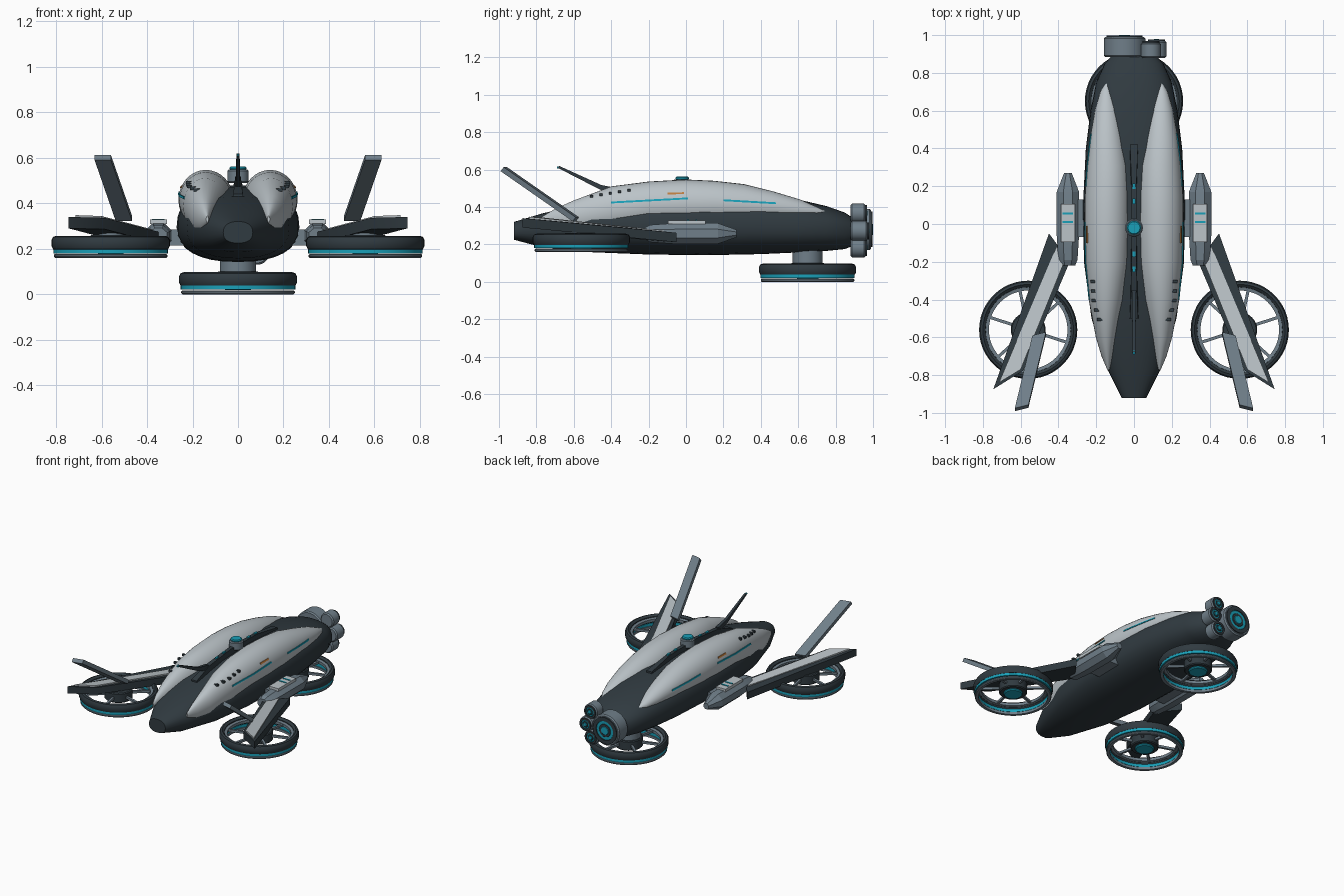
import bpy, bmesh, math
from mathutils import Vector, Matrix

if "Cube" in bpy.data.objects:
    bpy.data.objects.remove(bpy.data.objects["Cube"])


def mat(name, c):
    m = bpy.data.materials.new(name)
    m.diffuse_color = (*c, 1)
    m.use_nodes = True
    m.node_tree.nodes["Principled BSDF"].inputs["Base Color"].default_value = m.diffuse_color
    return m


LIGHT = mat("light_shell", (.50, .55, .58))
DARK = mat("dark_hull", (.03, .043, .052))
MID = mat("blue_grey", (.16, .21, .25))
TEAL = mat("teal_glow", (.01, .35, .48))
ORANGE = mat("orange", (.5, .2, .05))


def finish(bm, name, m, angle=35):
    bmesh.ops.recalc_face_normals(bm, faces=bm.faces)
    me = bpy.data.meshes.new(name)
    bm.to_mesh(me)
    bm.free()
    o = bpy.data.objects.new(name, me)
    bpy.context.collection.objects.link(o)
    me.materials.append(m)
    bpy.ops.object.select_all(action='DESELECT')
    o.select_set(True)
    bpy.context.view_layer.objects.active = o
    bpy.ops.object.shade_smooth_by_angle(angle=math.radians(angle))
    return o


def loft(name, rings, m, angle=35):
    bm = bmesh.new()
    vs = [[bm.verts.new(p) for p in r] for r in rings]
    n = len(vs[0])
    for a, b in zip(vs, vs[1:]):
        for i in range(n):
            bm.faces.new((a[i], a[(i + 1) % n], b[(i + 1) % n], b[i]))
    bm.faces.new(vs[0])
    bm.faces.new(vs[-1])
    return finish(bm, name, m, angle)


def section(cx, y, rx, zmid, top, bot, n=32, e=1.0, off=0):
    # oval slice with separate upper and lower heights
    pts = []
    for i in range(n):
        a = 2 * math.pi * (i + off) / n
        c, s = math.cos(a), math.sin(a)
        c, s = (math.copysign(abs(v) ** e, v) for v in (c, s))
        pts.append((cx + rx * c, y, zmid + s * (top - zmid if s > 0 else zmid - bot)))
    return pts


def lathe(name, prof, loc, m, axis='Z', n=48):
    # closed (radius, height) outline spun about an axis
    R = Matrix.Rotation(-math.pi / 2, 3, 'X') if axis == 'Y' else Matrix.Identity(3)
    bm = bmesh.new()
    rings = [[bm.verts.new(Vector(loc) + R @ Vector((r * math.cos(a), r * math.sin(a), h)))
              for r, h in prof] for a in (2 * math.pi * i / n for i in range(n))]
    k = len(prof)
    for i in range(n):
        a, b = rings[i], rings[(i + 1) % n]
        for j in range(k):
            bm.faces.new((a[j], a[(j + 1) % k], b[(j + 1) % k], b[j]))
    bmesh.ops.remove_doubles(bm, verts=bm.verts, dist=1e-5)
    return finish(bm, name, m)


def disc(name, r, h0, h1, loc, m, axis='Z', n=32, ch=.006):
    ch = min(ch, (h1 - h0) / 3)
    return lathe(name, [(0, h0), (r - ch, h0), (r, h0 + ch), (r, h1 - ch), (r - ch, h1), (0, h1)],
                 loc, m, axis, n)


def box(name, size, loc, m, rot=(0, 0, 0)):
    bm = bmesh.new()
    bmesh.ops.create_cube(bm, size=1)
    bmesh.ops.scale(bm, vec=size, verts=bm.verts)
    o = finish(bm, name, m)
    o.location, o.rotation_euler = loc, rot
    return o


def slab(name, corners, t, m):
    # flat panel from top corners, thickened downward
    return loft(name, [corners, [(x, y, z - t) for x, y, z in corners]], m)


# hull: y, half width, bottom, middle, top
HULL = [(-.92, .065, .225, .27, .32), (-.77, .14, .185, .28, .365), (-.5, .225, .158, .29, .43),
        (-.2, .265, .146, .295, .47), (.1, .27, .142, .295, .48), (.4, .255, .148, .295, .465),
        (.6, .23, .157, .29, .44), (.75, .20, .165, .29, .405), (.85, .155, .175, .28, .37),
        (.91, .10, .20, .28, .33)]
loft("hull", [section(0, y, w, m, t, b, e=.85) for y, w, b, m, t in HULL], DARK, 40)

# twin top shells: y, inner x, outer x, middle z, top z
SHELL = [(-.775, .13, .14, .33, .345), (-.7, .112, .172, .335, .39), (-.6, .092, .202, .345, .435),
         (-.4, .052, .24, .385, .51), (-.2, .025, .258, .41, .536), (0, .02, .262, .415, .547),
         (.15, .021, .26, .415, .54), (.31, .03, .248, .41, .522), (.46, .055, .232, .40, .485),
         (.61, .085, .205, .385, .44), (.7, .115, .178, .375, .4), (.745, .14, .15, .37, .378)]


def shell_x(y, z):
    # outer shell surface x at a given y and z
    for a, b in zip(SHELL, SHELL[1:]):
        if a[0] <= y <= b[0]:
            f = (y - a[0]) / (b[0] - a[0])
            _, i, o, m, t = (p + (q - p) * f for p, q in zip(a, b))
            u = min(.98, abs(z - m) / (t - m))
            return (i + o) / 2 + (o - i) / 2 * math.sqrt(1 - u * u)


def strip(name, s, y0, y1, z0, z1, h, m, n=8):
    rings = []
    for k in range(n + 1):
        f = k / n
        y, z = y0 + (y1 - y0) * f, z0 + (z1 - z0) * f
        rings.append([(s * (shell_x(y, zz) + d), y, zz) for zz, d in
                      ((z - h, -.01), (z - h, .004), (z + h, .004), (z + h, -.01))])
    loft(name, rings, m)


def rotor(name, x, y, z, s, top):
    p = (x, y, z)
    lathe(name + "_rim", [(.222, .05), (.226, .085), (.24, .097), (.253, .092), (.26, .078),
                          (.26, .052), (.253, .038), (.235, .036)], p, DARK)
    lathe(name + "_inner_ring", [(.208, .055), (.208, .075), (.228, .08), (.228, .05)], p, MID)
    lathe(name + "_glow_ring", [(.228, .02), (.252, .02), (.252, .04), (.228, .04)], p, TEAL)
    lathe(name + "_lower_ring", [(.226, 0), (.245, 0), (.25, .005), (.25, .012), (.245, .017),
                                 (.226, .017)], p, MID)
    disc(name + "_hub", .092, .03, .1, p, DARK)
    disc(name + "_hub_glow", .062, .018, .035, p, TEAL)
    disc(name + "_mount", top[0], .095, top[1], p, MID)
    for k in range(6):
        a = math.radians(18 + 60 * k)
        if s < 0:
            a = math.pi - a
        box(f"{name}_spoke_{k}", (.15, .016, .016),
            (x + .15 * math.cos(a), y + .15 * math.sin(a), z + .065), MID, (0, 0, a))


rotor("rear_rotor", 0, .65, 0, 1, (.08, .2))

for s, side in ((1, "right"), (-1, "left")):
    loft(side + "_shell", [section(s * (i + o) / 2, y, (o - i) / 2, m, t, 2 * m - t)
                           for y, i, o, m, t in SHELL], LIGHT, 50)
    # lights, orange mark and small ports on the shell flank
    strip(side + "_front_light", s, -.4, .01, .424, .446, .005, TEAL)
    strip(side + "_rear_light", s, .2, .48, .436, .42, .005, TEAL)
    strip(side + "_orange_mark", s, -.1, -.01, .472, .474, .005, ORANGE)
    for k in range(5):
        y, z = -.505 + .05 * k, .458 + .008 * k
        box(f"{side}_port_{k}", (.03, .016, .014), (s * shell_x(y, z), y, z), DARK)
    # nacelle and its top panel
    X = s * .35
    loft(side + "_nacelle", [section(X, y, r, .258, .258 + h, .258 - h, 8, 1, .5) for y, r, h in
         ((-.22, .042, .035), (-.19, .055, .05), (-.06, .064, .06), (.17, .064, .06),
          (.27, .022, .022))], MID, 20)
    box(side + "_nacelle_mount", (.1, .2, .07), (s * .28, .03, .25), MID)
    box(side + "_nacelle_panel", (.075, .2, .02), (X, .005, .318), LIGHT)
    for y in (.055, .01):
        box(side + "_nacelle_light", (.055, .01, .006), (X, y, .329), TEAL)
    # swept arm with light panel on top
    slab(side + "_arm", [(s * x, y, z) for x, y, z in
         ((.45, -.05, .262), (.745, -.875, .34), (.585, -.775, .336), (.34, -.2, .272))], .05, DARK)
    slab(side + "_arm_panel", [(s * x, y, z) for x, y, z in
         ((.41, -.12, .276), (.47, -.26, .288), (.715, -.84, .348), (.60, -.77, .344),
          (.365, -.19, .282))], .02, LIGHT)
    # raised tail fin
    loft(side + "_fin", [[(s * (x + dx), y + dy, z + dz) for dx, dy, dz in
         ((-.036, .008, .01), (.036, -.01, .01), (.036, -.026, -.012), (-.036, -.008, -.012))]
         for x, y, z in ((.502, -.58, .335), (.595, -.965, .603))], MID)
    rotor(side + "_rotor", s * .56, -.56, .16, s, (.055, .125))

# spine between the shells, with lights
loft("spine", [[(-w, y, .38), (w, y, .38), (w * .7, y, z), (-w * .7, y, z)] for y, w, z in
     ((-.5, .03, .44), (-.35, .022, .49), (-.1, .018, .515), (.2, .018, .51), (.42, .03, .475))], DARK)
for y, z in ((.2, .512), (.12, .514), (-.16, .51), (-.24, .503)):
    box("spine_light", (.014, .028, .012), (0, y, z), TEAL)

# top dome
disc("dome_base", .047, .49, .548, (0, -.02, 0), MID)
disc("dome_light", .037, .545, .562, (0, -.02, 0), TEAL)

# antenna blade
loft("antenna", [[(-w, y, z - h), (w, y, z - h), (w, y + .008, z + h), (-w, y + .008, z + h)]
     for y, z, w, h in ((-.36, .48, .012, .018), (-.46, .505, .01, .012), (-.685, .614, .007, .005))], DARK)
box("antenna_tip", (.01, .02, .01), (0, -.68, .612), TEAL)

# engine cluster: x, z, radius, start y, length
for k, (x, z, r, y, d) in enumerate(((-.05, .28, .11, .885, .105), (.09, .366, .052, .88, .08),
                                     (.12, .272, .052, .88, .09), (.085, .182, .052, .88, .08))):
    n, e = f"engine_{k}", (x, y, z)
    disc(n + "_body", r, 0, d, e, MID, 'Y', 40, .008)
    lathe(n + "_rim", [(r * .62, d - .01), (r * .62, d + .008), (r * .86, d + .008), (r * .86, d - .01)],
          e, DARK, 'Y')
    disc(n + "_glow", r * .64, d - .01, d + .004, e, TEAL, 'Y')
    disc(n + "_core_ring", r * .42, d, d + .007, e, DARK, 'Y')
    disc(n + "_core", r * .28, d, d + .01, e, TEAL, 'Y')
